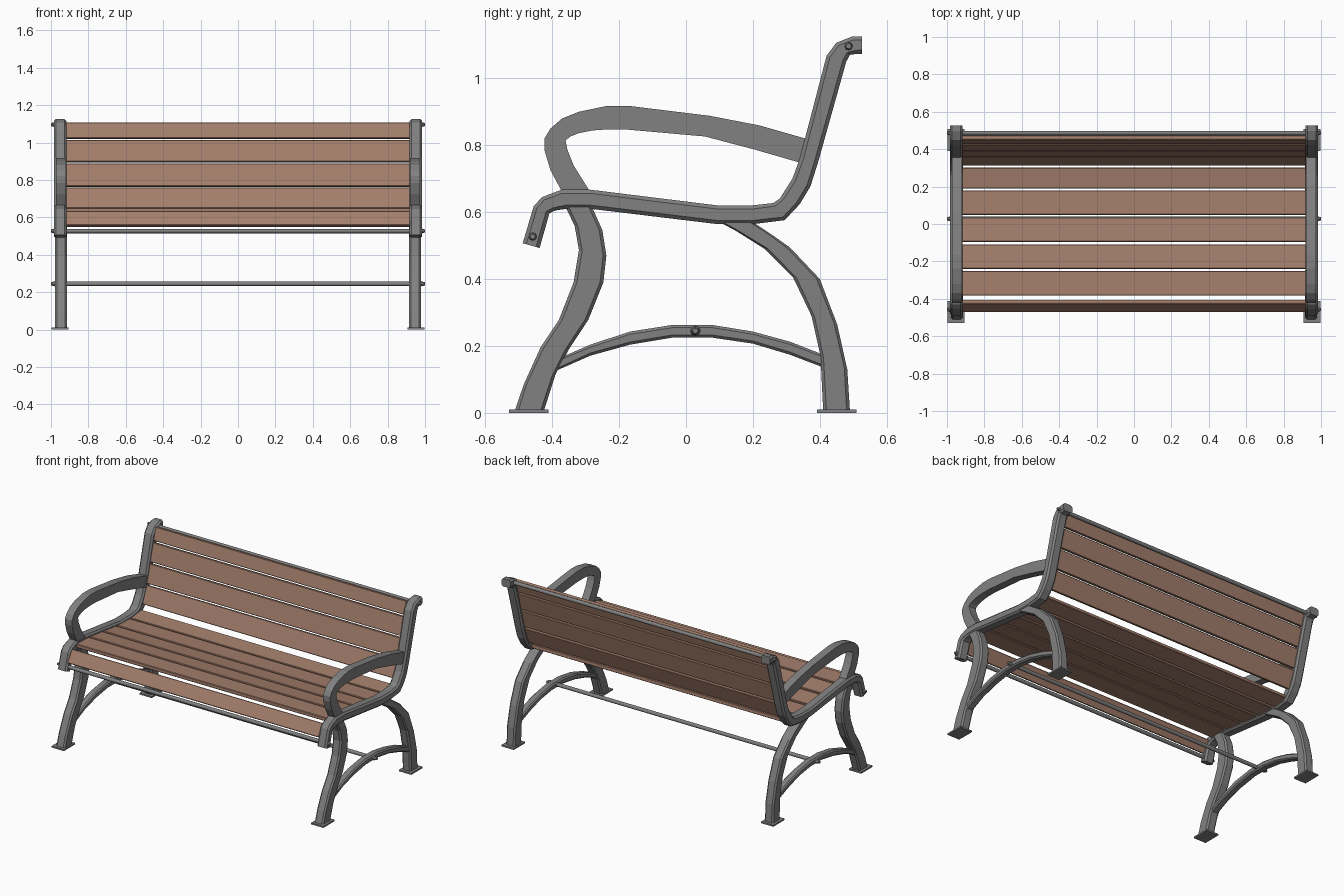
import bpy, bmesh, math
from mathutils import Vector

if "Cube" in bpy.data.objects:
    bpy.data.objects.remove(bpy.data.objects["Cube"])


def material(name, rgb):
    m = bpy.data.materials.new(name)
    m.diffuse_color = (*rgb, 1)
    m.use_nodes = True
    m.node_tree.nodes["Principled BSDF"].inputs["Base Color"].default_value = m.diffuse_color
    return m


WOOD = material("brown_wood", (0.37, 0.21, 0.15))
IRON = material("grey_iron", (0.22, 0.22, 0.22))


def finish(name, bm, mat):
    bmesh.ops.recalc_face_normals(bm, faces=bm.faces)
    me = bpy.data.meshes.new(name)
    bm.to_mesh(me)
    bm.free()
    me.materials.append(mat)
    ob = bpy.data.objects.new(name, me)
    bpy.context.collection.objects.link(ob)
    return ob


def ribbon(name, side, edge_a, edge_b, x0, x1, c):
    """Sweep a chamfered bar between two side-view edge lines."""
    bm = bmesh.new()
    rings = []
    for a, b in zip(edge_a, edge_b):
        a, b = Vector(a), Vector(b)
        t = (b - a).normalized() * c
        sec = [(x0, a + t), (x0 + c, a), (x1 - c, a), (x1, a + t),
               (x1, b - t), (x1 - c, b), (x0 + c, b), (x0, b - t)]
        if c == 0:
            sec = [sec[0], sec[3], sec[4], sec[7]]
        rings.append([bm.verts.new((side * x, p.x, p.y)) for x, p in sec])
    n = len(rings[0])
    for r, s in zip(rings, rings[1:]):
        for i in range(n):
            j = (i + 1) % n
            bm.faces.new((r[i], r[j], s[j], s[i]))
    bm.faces.new(rings[0])
    bm.faces.new(rings[-1])
    return finish(name, bm, IRON)


def box(name, size, loc, mat, tilt=0, bevel=0):
    bm = bmesh.new()
    bmesh.ops.create_cube(bm, size=1)
    bmesh.ops.scale(bm, vec=size, verts=bm.verts)
    if bevel:
        bmesh.ops.bevel(bm, geom=bm.edges[:], offset=bevel, segments=1, affect='EDGES')
    ob = finish(name, bm, mat)
    ob.location = loc
    ob.rotation_euler.x = tilt
    return ob


def rod(name, x0, x1, y, z, r0, r1, sides):
    bm = bmesh.new()
    bmesh.ops.create_cone(bm, cap_ends=True, segments=sides, radius1=r0, radius2=r1,
                          depth=abs(x1 - x0))
    ob = finish(name, bm, IRON)
    ob.location = ((x0 + x1) / 2, y, z)
    ob.rotation_euler.y = math.pi / 2 if x1 > x0 else -math.pi / 2
    return ob


# Side-view edge lines (y, z) of each iron part
frame_a = [(-.488, .507), (-.455, .618), (-.43, .645), (-.372, .667), (-.286, .667),
           (.095, .62), (.196, .62), (.26, .627), (.28, .64), (.318, .70), (.34, .76),
           (.42, 1.067), (.449, 1.106), (.497, 1.125), (.526, 1.125)]
frame_b = [(-.4375, .4926), (-.408, .597), (-.39, .605), (-.357, .61), (-.286, .61),
           (.095, .564), (.2, .564), (.295, .576), (.34, .624), (.372, .677), (.395, .75),
           (.479, 1.05), (.49, 1.07), (.51, 1.073), (.526, 1.073)]
front_a = [(-.365, .625), (-.333, .56), (-.32, .487), (-.336, .39), (-.38, .278),
           (-.435, .195), (-.485, .085), (-.512, .005)]
front_b = [(-.285, .625), (-.25, .546), (-.238, .47), (-.247, .39), (-.292, .278),
           (-.35, .19), (-.39, .115), (-.425, .005)]
rear_a = [(.2, .57), (.253, .535), (.31, .495), (.40, .40), (.452, .264), (.482, .13), (.49, .005)]
rear_b = [(.10, .57), (.146, .546), (.235, .49), (.32, .405), (.375, .29), (.402, .17), (.41, .005)]
brace_a = [(-.375, .165), (-.286, .204), (-.167, .243), (-.04, .263), (.077, .263),
           (.2, .243), (.31, .213), (.40, .178)]
brace_b = [(-.395, .123), (-.286, .171), (-.167, .204), (-.04, .225), (.077, .225),
           (.2, .207), (.31, .174), (.41, .136)]
arm_a = [(-.37, .66), (-.405, .725), (-.423, .785), (-.423, .82), (-.405, .85), (-.37, .88),
         (-.32, .90), (-.238, .917), (-.167, .917), (.07, .888), (.22, .859), (.36, .819)]
arm_b = [(-.286, .66), (-.336, .74), (-.354, .785), (-.36, .814), (-.345, .826), (-.32, .836),
         (-.28, .844), (-.238, .847), (-.18, .847), (.057, .826), (.205, .787), (.34, .748)]

for side, tag in ((1, "right"), (-1, "left")):
    ribbon(f"{tag}_seat_and_back_frame", side, frame_a, frame_b, .917, .985, .011)
    ribbon(f"{tag}_front_leg", side, front_a, front_b, .915, .979, .01)
    ribbon(f"{tag}_rear_leg", side, rear_a, rear_b, .915, .979, .01)
    ribbon(f"{tag}_leg_brace", side, brace_a, brace_b, .922, .972, .008)
    ribbon(f"{tag}_armrest", side, arm_a, arm_b, .92, .972, 0)
    for part, y in (("front", -.47), ("rear", .45)):
        box(f"{tag}_{part}_foot_plate", (.09, .118, .01), (side * .951, y, .005), IRON)

# Cross rods with bolt heads at both ends
for part, y, z in (("front", -.458, .527), ("lower", .028, .245), ("top", .486, 1.096)):
    rod(f"{part}_rod", -.985, .985, y, z, .012, .012, 12)
    for s in (1, -1):
        rod(f"{part}_bolt_{s}", s * .975, s * 1.0, y, z, .015, .008, 8)

# Wooden slats, each between two side-view points
slats = [((-.462, .552), (-.415, .628)), ((-.382, .638), (-.252, .634)),
         ((-.24, .633), (-.11, .617)), ((-.096, .615), (.034, .599)),
         ((.049, .597), (.18, .592)), ((.192, .592), (.302, .606)),
         ((.322, .645), (.367, .755)), ((.369, .765), (.401, .885)),
         ((.404, .895), (.435, 1.012)), ((.438, 1.022), (.462, 1.105))]
for i, (a, b) in enumerate(slats):
    dy, dz = b[0] - a[0], b[1] - a[1]
    name = f"seat_slat_{i + 1}" if i < 6 else f"back_slat_{i - 5}"
    box(name, (1.84, math.hypot(dy, dz), .024), (0, (a[0] + b[0]) / 2, (a[1] + b[1]) / 2),
        WOOD, math.atan2(dz, dy), .003)
